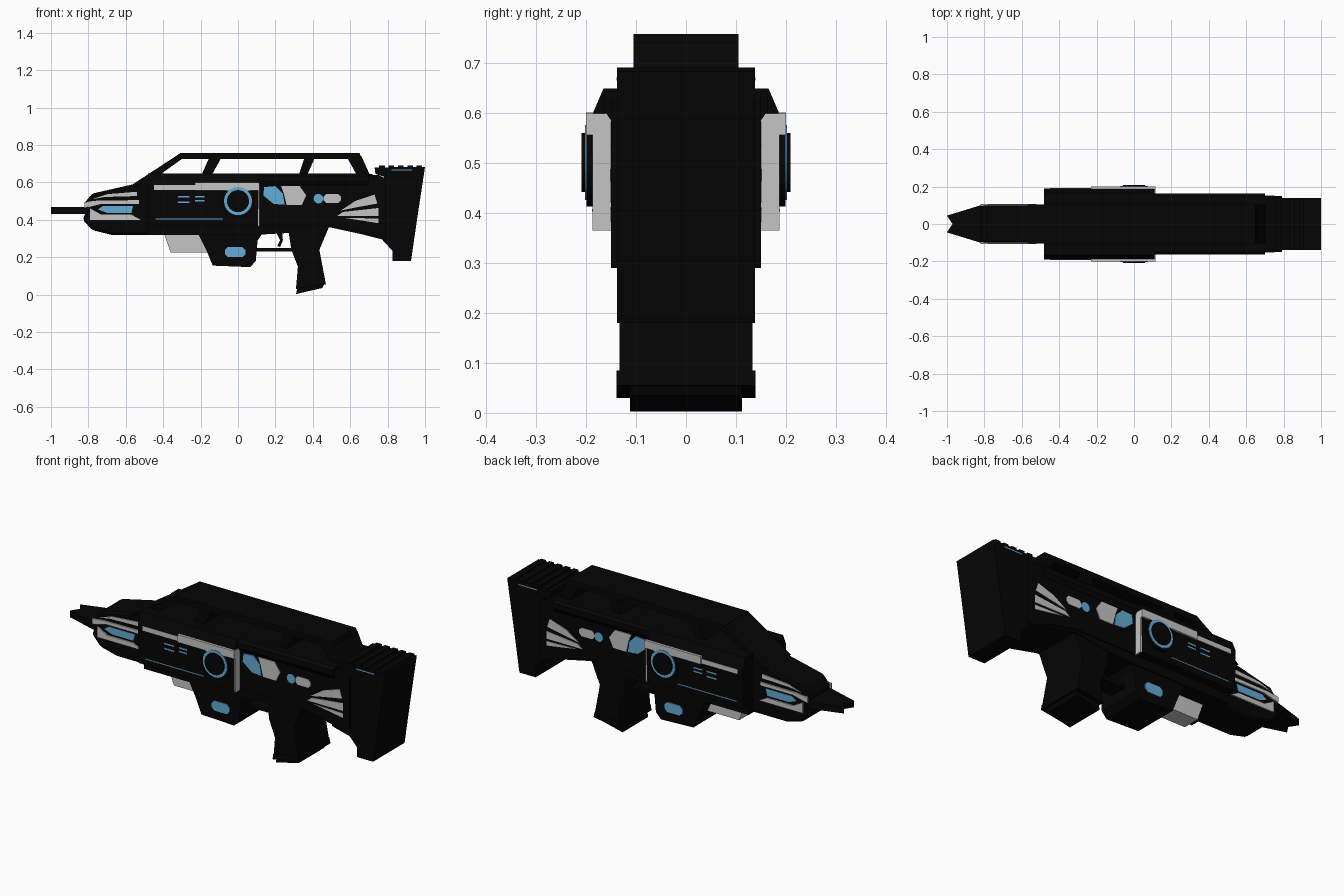
import bpy, bmesh, math

def mat(name, c):
    m = bpy.data.materials.new(name)
    m.diffuse_color = (*c, 1)
    return m

BLACK = mat("matte_black", (0.0015, 0.0015, 0.0015))
GREY = mat("light_grey", (0.56, 0.56, 0.56))
BLUE = mat("sky_blue", (0.125, 0.41, 0.67))

def prism(name, pts, a, b, m=BLACK, axis='y', bevel=0):
    """Extrude a flat outline from a to b along an axis (outline uses the other two axes)."""
    place = {'y': lambda p, d: (p[0], d, p[1]),
             'x': lambda p, d: (d, p[0], p[1]),
             'z': lambda p, d: (p[0], p[1], d)}[axis]
    bm = bmesh.new()
    lo = [bm.verts.new(place(p, a)) for p in pts]
    hi = [bm.verts.new(place(p, b)) for p in pts]
    bm.faces.new(lo)
    bm.faces.new(hi)
    for i in range(len(pts)):
        j = (i + 1) % len(pts)
        bm.faces.new((lo[i], lo[j], hi[j], hi[i]))
    bmesh.ops.recalc_face_normals(bm, faces=bm.faces)
    me = bpy.data.meshes.new(name)
    bm.to_mesh(me)
    bm.free()
    me.materials.append(m)
    ob = bpy.data.objects.new(name, me)
    bpy.context.collection.objects.link(ob)
    if bevel:
        mod = ob.modifiers.new("bevel", 'BEVEL')
        mod.width, mod.segments, mod.limit_method = bevel, 1, 'ANGLE'
    return ob

def full(name, pts, h, m=BLACK, bevel=0):
    """Outline extruded symmetrically about the centre plane."""
    return prism(name, pts, -h, h, m, 'y', bevel)

def plates(name, pts, y, m, t=0.004, sink=0.004):
    """Matching thin plates on both flanks."""
    for side, s in (("front", -1), ("back", 1)):
        prism(f"{name}_{side}", pts, s * (y - sink), s * (y + t), m)

def rect(x0, x1, z0, z1):
    return [(x0, z0), (x1, z0), (x1, z1), (x0, z1)]

def pill(x0, x1, z0, z1, c):
    return [(x0 + c, z0), (x1 - c, z0), (x1, z0 + c), (x1, z1 - c),
            (x1 - c, z1), (x0 + c, z1), (x0, z1 - c), (x0, z0 + c)]

def circle(cx, cz, r, n=24):
    return [(cx + r * math.cos(2 * math.pi * i / n), cz + r * math.sin(2 * math.pi * i / n))
            for i in range(n)]

# Muzzle blade with notched tip
prism("muzzle_blade", [(-1, .045), (-.97, 0), (-1, -.045), (-.82, -.1), (-.76, -.09),
                       (-.76, .09), (-.82, .1)], .432, .468, axis='z')

# Nose and main receiver
full("nose", [(-.83, .40), (-.78, .345), (-.68, .32), (-.4, .32), (-.4, .635), (-.56, .59),
              (-.78, .54), (-.82, .49), (-.81, .45)], .1, bevel=.01)
full("receiver", [(-.48, .32), (.105, .32), (.28, .33), (.49, .36), (.72, .31), (.72, .645),
                  (-.42, .645), (-.48, .61)], .138)
full("rear_receiver", [(.05, .37), (.49, .37), (.7, .325), (.7, .61), (.05, .61)], .148)
# Overhanging upper lip of the rear receiver
for side, s in (("front", -1), ("back", 1)):
    prism(f"receiver_lip_{side}", [(s * .1, .585), (s * .15, .585), (s * .164, .605),
                                   (s * .164, .635), (s * .15, .648), (s * .1, .648)],
          .1, .7, axis='x')
full("stock_collar", [(.68, .318), (.79, .29), (.79, .62), (.75, .64), (.68, .64)], .15)

# Side armour panels, cross-section swept along the length
for side, s in (("front", -1), ("back", 1)):
    prism(f"side_panel_{side}", [(s * .1, .37), (s * .185, .37), (s * .19, .59),
                                 (s * .165, .648), (s * .1, .648)], -.48, .11, axis='x')
    # grey edge strip closing the rear of the panel
    prism(f"panel_end_{side}", [(s * .146, .365), (s * .187, .365), (s * .187, .555),
                                (s * .2, .555), (s * .2, .598), (s * .15, .598)],
          .108, .116, GREY, axis='x')
plates("panel_strip_fore", rect(-.45, -.22, .56, .585), .188, GREY)
plates("panel_strip_rear", rect(-.23, .11, .557, .6), .19, GREY, .01)
plates("panel_line", rect(-.44, -.08, .402, .407), .187, BLUE, .001)
for i, (x0, x1, z) in enumerate([(-.32, -.26, .523), (-.23, -.18, .523), (-.32, -.26, .495),
                                 (-.23, -.18, .503)]):
    plates(f"panel_dash_{i}", rect(x0, x1, z - .004, z + .004), .188, BLUE, .002)

# Round side dial
plates("dial_base", circle(0, .5, .088), .196, BLACK, .003, .015)
plates("dial_ring", circle(0, .5, .075), .199, BLUE, .003)
plates("dial_core", circle(0, .5, .059), .202, BLACK, .007)

# Carry rail with open windows
full("rail_front", [(-.57, .585), (-.31, .755), (-.26, .755), (-.3, .725), (-.405, .65),
                    (-.405, .6)], .105)
full("rail_top", [(-.31, .725), (.662, .725), (.65, .757), (-.31, .757)], .105)
full("rail_post_1", [(-.195, .64), (-.14, .64), (-.09, .73), (-.155, .73)], .105)
full("rail_post_2", [(.325, .64), (.37, .64), (.41, .73), (.355, .73)], .105)
full("rail_rear", [(.635, .64), (.705, .64), (.66, .74), (.585, .73)], .105)

# Stock with ribbed top
full("stock", [(.735, .645), (.73, .68), (1, .683), (.96, .42), (.925, .18), (.825, .18),
               (.825, .235), (.77, .295), (.78, .63)], .138)
for i in range(5):
    x = .755 + i * .05
    full(f"stock_rib_{i}", rect(x, x + .03, .675, .69), .138)
plates("stock_line", rect(.82, .93, .664, .67), .138, BLUE, .001)

# Grip, trigger and guard
full("grip", [(.27, .34), (.285, .24), (.32, .15), (.31, .03), (.47, .055), (.435, .24),
              (.49, .37)], .133)
full("grip_foot", [(.309, .03), (.47, .055), (.463, .085), (.313, .06)], .139)
full("grip_base", [(.32, .05), (.31, .003), (.45, .035), (.465, .065)], .112)
full("trigger", [(.2, .34), (.235, .34), (.24, .29), (.225, .255), (.21, .26), (.225, .29)], .02)
full("trigger_guard", rect(.09, .3, .23, .25), .05)

# Magazine housing and grey block ahead of it
full("magazine", [(-.22, .34), (-.17, .24), (-.135, .155), (.065, .147), (.095, .18),
                  (.105, .29), (.14, .34)], .128)
plates("magazine_light", pill(-.07, .04, .2, .255, .017), .128, BLUE)
full("fore_block", [(-.395, .325), (-.36, .225), (-.165, .225), (-.165, .325)], .048, GREY)

# Nose trim
plates("nose_strip_top", [(-.78, .51), (-.71, .522), (-.54, .527), (-.54, .55), (-.7, .537)],
       .1, GREY)
plates("nose_strip_mid", [(-.82, .465), (-.79, .47), (-.73, .485), (-.53, .485), (-.53, .505),
                          (-.75, .503), (-.82, .495)], .101, GREY, .006)
plates("nose_light", [(-.75, .455), (-.7, .437), (-.57, .437), (-.56, .475), (-.72, .475)],
       .1, BLUE, .002)
plates("nose_strip_low", [(-.79, .4), (-.52, .4), (-.57, .427), (-.73, .427), (-.79, .46)],
       .101, GREY, .006)

# Rear flank details
y = .148
plates("flank_light", [(.14, .575), (.2, .58), (.24, .54), (.25, .48), (.19, .485), (.135, .53)],
       y, BLUE)
plates("flank_plate", [(.23, .58), (.33, .58), (.365, .53), (.34, .478), (.26, .478), (.245, .54)],
       y, GREY)
plates("flank_dot", circle(.43, .513, .026, 12), y, BLUE, .002)
plates("flank_pill", pill(.457, .55, .49, .537, .014), y, GREY, .002)
plates("fin_top", [(.55, .45), (.63, .502), (.73, .535), (.745, .487), (.63, .466)], .15, GREY, .002)
plates("fin_mid", [(.53, .42), (.56, .442), (.75, .463), (.75, .42)], .15, GREY, .002)
plates("fin_low", [(.57, .41), (.75, .407), (.75, .382)], .15, GREY, .002)
